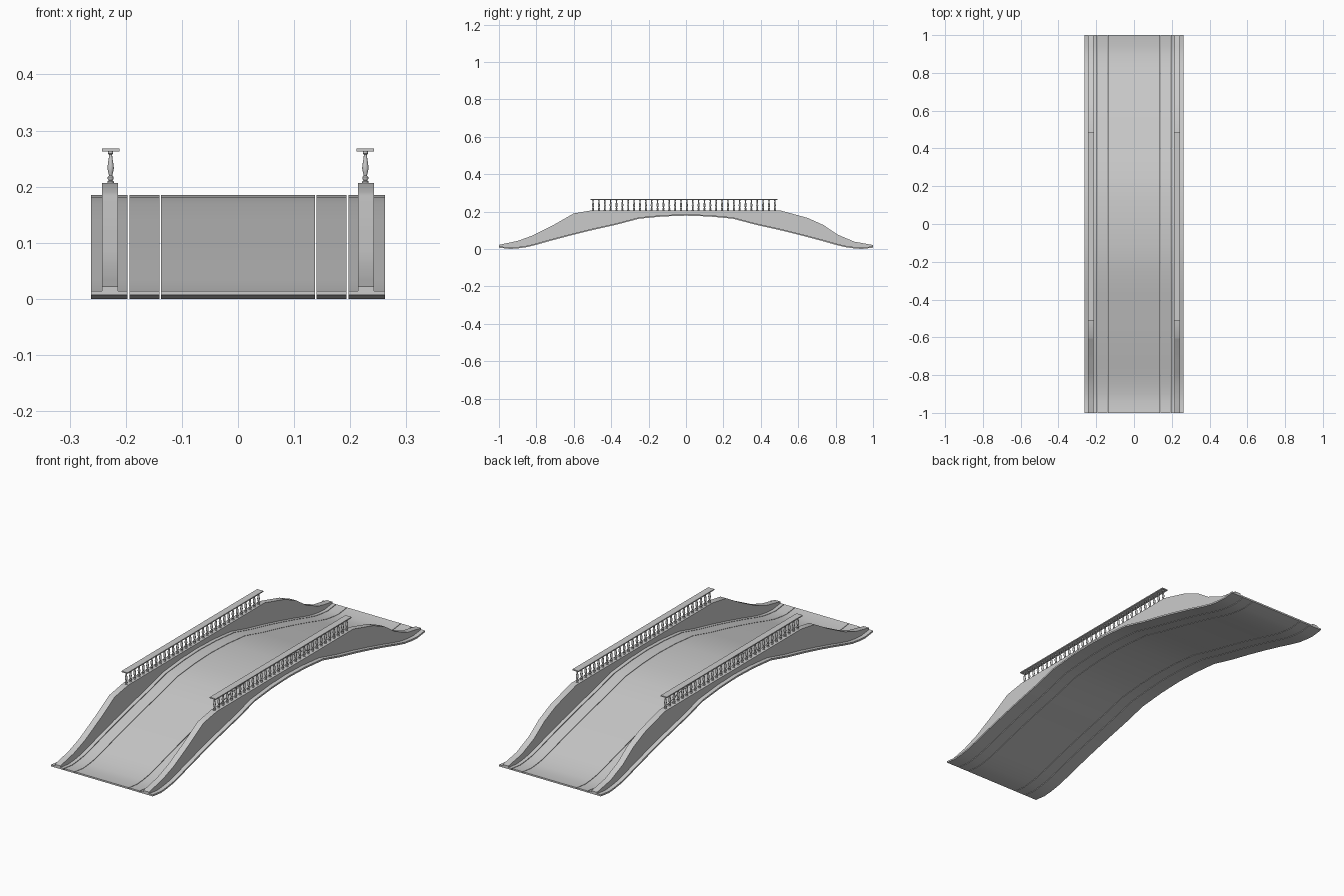
import bpy, bmesh, math

if "Cube" in bpy.data.objects:
    bpy.data.objects.remove(bpy.data.objects["Cube"])

# Underside of the arched deck: (distance from middle, height)
HALF = [(0, .178), (.12, .174), (.25, .162), (.375, .129), (.5, .101), (.61, .074),
        (.72, .045), (.79, .025), (.85, .010), (.9, .003), (.94, .0), (1, .007)]
DECK = [(-y, z) for y, z in reversed(HALF[1:])] + HALF
# Top of the parapet walls along y
WALL_TOP = [(-1, .022), (-.9, .043), (-.82, .072), (-.7, .133), (-.6, .19), (-.5, .207),
            (.5, .207), (.65, .166), (.735, .128), (.81, .077), (.9, .039), (1, .021)]
THICK = .0075
RAIL_X = .227


def height(points, y):
    for (y0, z0), (y1, z1) in zip(points, points[1:]):
        if y <= y1:
            return z0 + (z1 - z0) * (y - y0) / (y1 - y0)
    return points[-1][1]


def make_object(name, bm, angle=30):
    bmesh.ops.recalc_face_normals(bm, faces=bm.faces)
    mesh = bpy.data.meshes.new(name)
    bm.to_mesh(mesh)
    bm.free()
    obj = bpy.data.objects.new(name, mesh)
    bpy.context.collection.objects.link(obj)
    bpy.ops.object.select_all(action='DESELECT')
    obj.select_set(True)
    bpy.context.view_layer.objects.active = obj
    bpy.ops.object.shade_smooth_by_angle(angle=math.radians(angle))
    return obj


def long_strip(name, x0, x1, rows):
    """Sweep a box section along y; rows are (y, bottom, top)."""
    bm = bmesh.new()
    rings = [[bm.verts.new(p) for p in ((x0, y, b), (x1, y, b), (x1, y, t), (x0, y, t))]
             for y, b, t in rows]
    for r, s in zip(rings, rings[1:]):
        for i in range(4):
            j = (i + 1) % 4
            bm.faces.new((r[i], r[j], s[j], s[i]))
    bm.faces.new(rings[0])
    bm.faces.new(rings[-1])
    return make_object(name, bm)


def mirror_x(obj):
    mod = obj.modifiers.new("mirror", 'MIRROR')
    mod.use_axis[0] = True


# Deck: roadway, kerb strips and outer edges with narrow joints between them
deck_rows = [(y, z, z + THICK) for y, z in DECK]
long_strip("roadway", -.1375, .1375, deck_rows)
mirror_x(long_strip("kerb_strip", .140, .1935, deck_rows))
mirror_x(long_strip("deck_edge", .1965, .262, deck_rows))

# Parapet walls standing on the outer edges
ys = sorted({y for y, _ in DECK} | {y for y, _ in WALL_TOP})
wall_rows = [(y, height(DECK, y) + .004, height(WALL_TOP, y)) for y in ys]
mirror_x(long_strip("parapet_wall", .2135, .2425, wall_rows))

# Handrails
mirror_x(long_strip("handrail", RAIL_X - .0155, RAIL_X + .0155,
                    [(-.51, .263, .268), (.488, .263, .268)]))

# Turned balusters: (radius, height)
PROFILE = [(.0058, .206), (.0058, .2095), (.003, .211), (.0055, .214), (.0055, .217),
           (.0028, .220), (.0045, .226), (.0058, .233), (.0048, .241), (.0032, .252),
           (.0026, .257), (.0046, .259), (.0046, .264)]
SIDES, COUNT = 10, 32
bm = bmesh.new()
for k in range(COUNT):
    cy = -.497 + k * .972 / (COUNT - 1)
    rings = [[bm.verts.new((RAIL_X + r * math.cos(2 * math.pi * i / SIDES),
                            cy + r * math.sin(2 * math.pi * i / SIDES), z))
              for i in range(SIDES)] for r, z in PROFILE]
    for r, s in zip(rings, rings[1:]):
        for i in range(SIDES):
            j = (i + 1) % SIDES
            bm.faces.new((r[i], r[j], s[j], s[i]))
    bm.faces.new(rings[0])
    bm.faces.new(rings[-1])
mirror_x(make_object("balusters", bm, 40))
